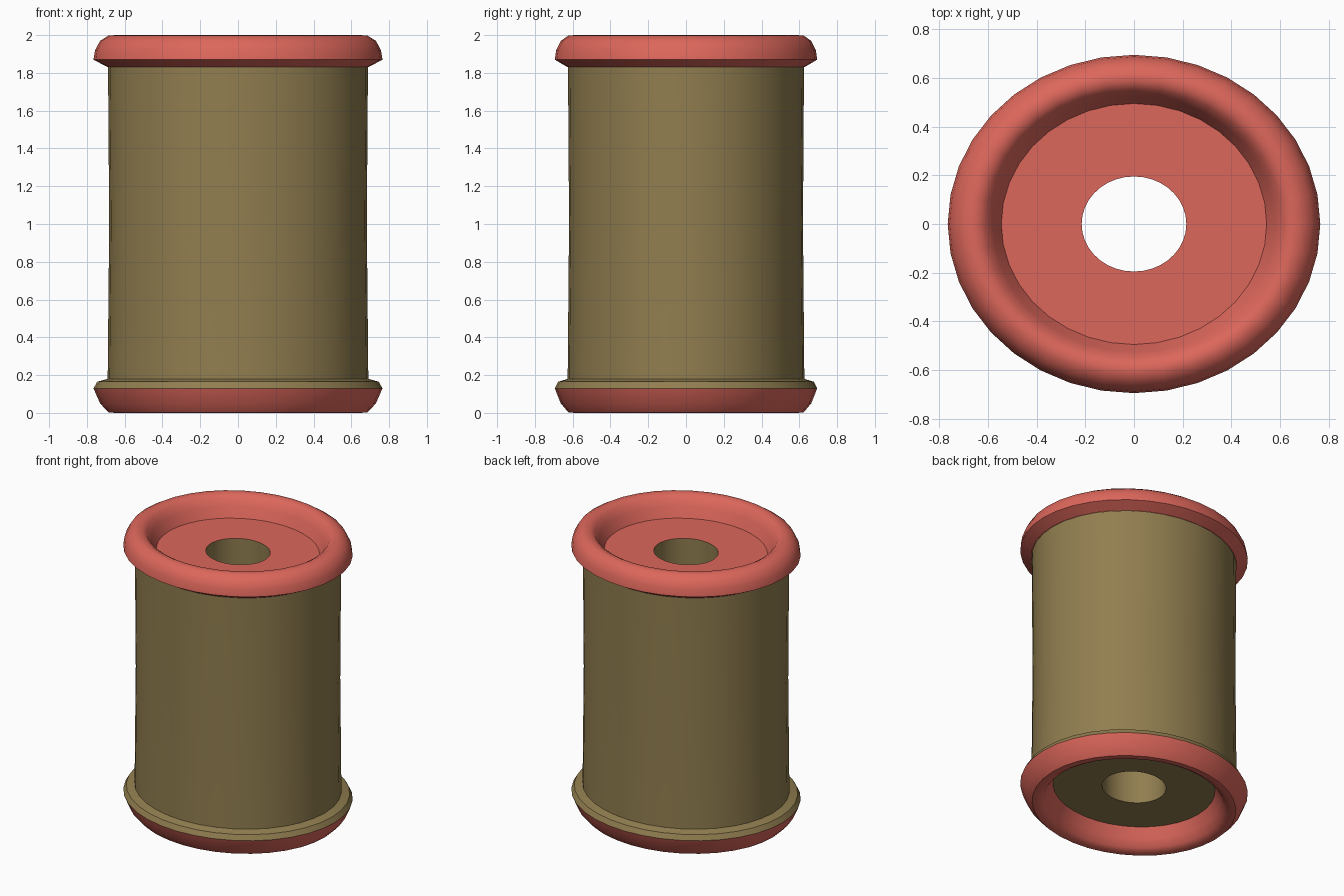
import bpy, bmesh, math

if "Cube" in bpy.data.objects:
    bpy.data.objects.remove(bpy.data.objects["Cube"])

SIDES = 36
DEPTH = 0.908  # the spool is slightly oval


def material(name, rgb):
    m = bpy.data.materials.new(name)
    m.diffuse_color = (*rgb, 1)
    m.use_nodes = True
    m.node_tree.nodes["Principled BSDF"].inputs["Base Color"].default_value = m.diffuse_color
    return m


red = material("coral red", (0.72, 0.135, 0.105))
tan = material("olive tan", (0.285, 0.21, 0.08))


def lathe(name, profile, mat, closed=False):
    """Spin an (r, z) profile, listed so that the outside lies on its right."""
    bm = bmesh.new()
    rings = []
    for r, z in profile:
        rings.append([bm.verts.new((r * math.cos(2 * math.pi * i / SIDES),
                                    DEPTH * r * math.sin(2 * math.pi * i / SIDES), z))
                      for i in range(SIDES)])
    pairs = list(zip(rings, rings[1:]))
    if closed:
        pairs.append((rings[-1], rings[0]))
    for a, b in pairs:
        for i in range(SIDES):
            j = (i + 1) % SIDES
            bm.faces.new((a[i], a[j], b[j], b[i]))
    mesh = bpy.data.meshes.new(name)
    bm.to_mesh(mesh)
    bm.free()
    mesh.materials.append(mat)
    obj = bpy.data.objects.new(name, mesh)
    bpy.context.collection.objects.link(obj)
    bpy.ops.object.select_all(action='DESELECT')
    obj.select_set(True)
    bpy.context.view_layer.objects.active = obj
    bpy.ops.object.shade_smooth_by_angle(angle=math.radians(40))
    return obj


# Top flange: underside, rounded lip, sloped recess wall and floor
lathe("top_flange", [(0.69, 1.83), (0.765, 1.87), (0.757, 1.92), (0.73, 1.97),
                     (0.685, 1.998), (0.645, 2.0), (0.61, 1.98), (0.58, 1.93),
                     (0.545, 1.86), (0.215, 1.86)], red)

# Bottom flange: recess wall and rounded lip
lathe("bottom_flange", [(0.545, 0.14), (0.58, 0.07), (0.61, 0.02), (0.645, 0.0),
                        (0.685, 0.002), (0.73, 0.05), (0.765, 0.13)], red)

# Core: bottom floor, upper face of the bottom flange, barrel and centre hole
lathe("spool_core", [(0.215, 0.14), (0.545, 0.14)], tan)
lathe("barrel", [(0.765, 0.13), (0.745, 0.165), (0.69, 0.18),
                 (0.682, 1.0), (0.688, 1.83)], tan)
lathe("centre_hole", [(0.215, 1.86), (0.215, 0.14)], tan)
